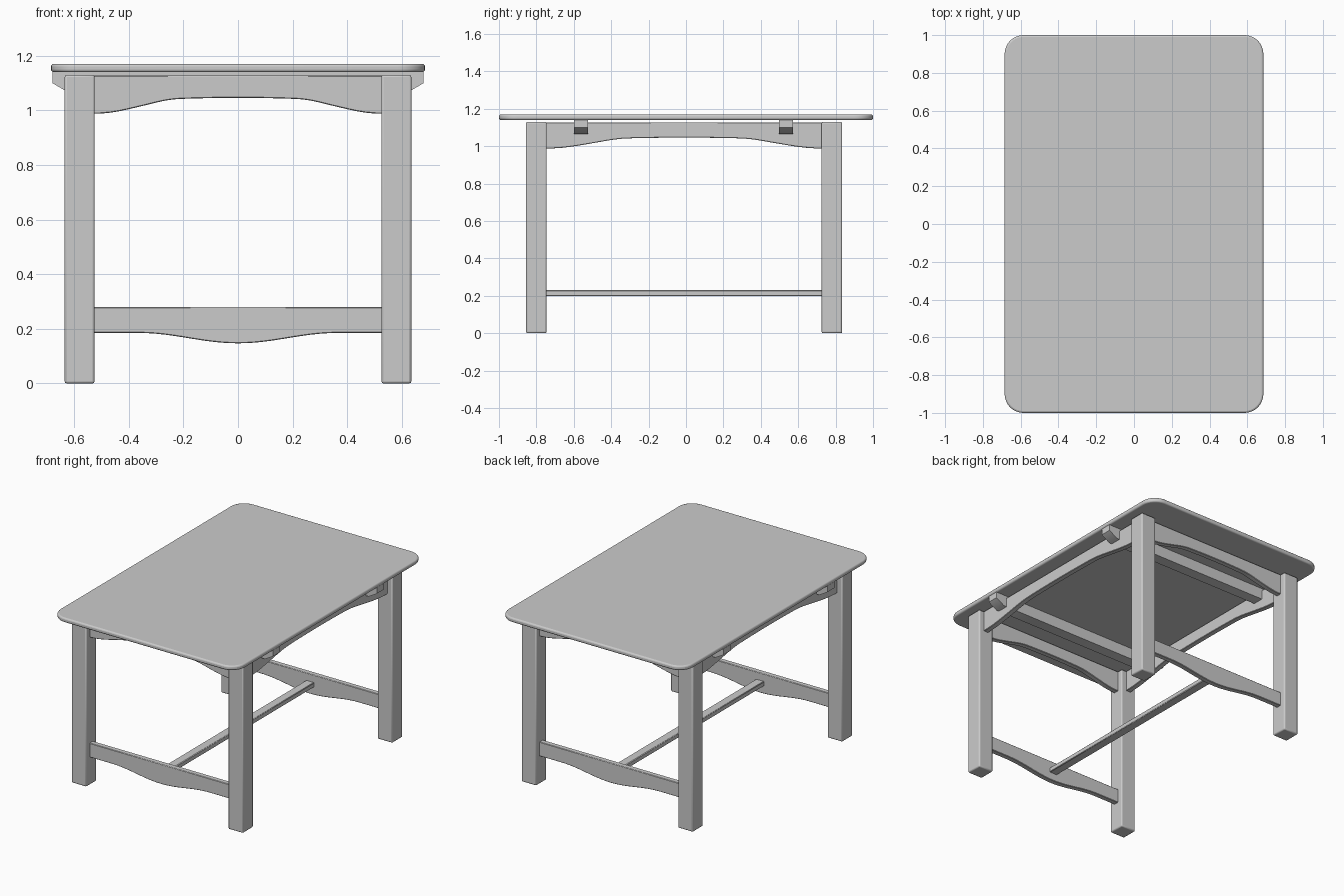
import bpy
import bmesh
import math

cube = bpy.data.objects.get("Cube")
if cube:
    bpy.data.objects.remove(cube, do_unlink=True)

grey = bpy.data.materials.new("plain grey")
grey.use_nodes = True
COLOUR = (0.6, 0.6, 0.6, 1)
grey.diffuse_color = COLOUR
grey.node_tree.nodes["Principled BSDF"].inputs["Base Color"].default_value = COLOUR

LEG_X = 0.58
LEG_FRONT, LEG_BACK = -0.80, 0.78
LEG = 0.11
MID_Y = (LEG_FRONT + LEG_BACK) / 2


def extrude_profile(name, points, depth, bevel=0.0, segments=1):
    """Extrude an outline in local XY by depth, centred on local z = 0."""
    bm = bmesh.new()
    face = bm.faces.new([bm.verts.new((x, y, -depth / 2)) for x, y in points])
    new = bmesh.ops.extrude_face_region(bm, geom=[face])["geom"]
    verts = [v for v in new if isinstance(v, bmesh.types.BMVert)]
    bmesh.ops.translate(bm, verts=verts, vec=(0, 0, depth))
    bmesh.ops.recalc_face_normals(bm, faces=bm.faces)
    mesh = bpy.data.meshes.new(name)
    bm.to_mesh(mesh)
    bm.free()
    mesh.materials.append(grey)
    obj = bpy.data.objects.new(name, mesh)
    bpy.context.collection.objects.link(obj)
    if bevel:
        mod = obj.modifiers.new("soft edges", "BEVEL")
        mod.width, mod.segments = bevel, segments
        mod.limit_method, mod.angle_limit = "ANGLE", math.radians(40)
    return obj


def rectangle(w, h):
    return [(-w / 2, -h / 2), (w / 2, -h / 2), (w / 2, h / 2), (-w / 2, h / 2)]


def rounded_rectangle(w, h, r, steps=8):
    points = []
    for k, (sx, sy) in enumerate([(1, 1), (-1, 1), (-1, -1), (1, -1)]):
        for i in range(steps + 1):
            a = math.pi / 2 * (k + i / steps)
            points.append((sx * (w / 2 - r) + r * math.cos(a),
                           sy * (h / 2 - r) + r * math.sin(a)))
    return points


def rail(name, length, top, lower_edge, location, along_y=False):
    """Upright board whose lower edge follows lower_edge(t), t from -1 to 1."""
    n = 32
    ts = [-1 + 2 * i / n for i in range(n + 1)]
    points = [(t * length / 2, lower_edge(t)) for t in ts]
    points += [(length / 2, top), (-length / 2, top)]
    obj = extrude_profile(name, points, 0.036, 0.003)
    obj.rotation_euler = (math.pi / 2, 0, math.pi / 2 if along_y else 0)
    obj.location = location
    return obj


def arch(t):
    # flat shoulders, a quick rise, then a shallow crown
    t = abs(t)
    s = min(max((0.97 - t) / 0.57, 0), 1)
    return 0.988 + 0.049 * s * s * (3 - 2 * s) + 0.009 * max(0, 1 - (t / 0.6) ** 2)


def belly(t):
    # straight edge with a rounded sag in the middle
    return 0.185 - 0.019 * (1 + math.cos(math.pi * min(abs(t) / 0.68, 1)))


parts = []

# Table top
top = extrude_profile("table_top", rounded_rectangle(1.37, 2.0, 0.1), 0.03, 0.01, 3)
top.location.z = 1.155
parts.append(top)

# Legs
for side, sx in (("left", 1), ("right", -1)):
    for end, y in (("front", LEG_FRONT), ("back", LEG_BACK)):
        leg = extrude_profile(f"{end}_{side}_leg", rectangle(LEG, LEG), 1.13, 0.008, 2)
        leg.location = (sx * LEG_X, y, 0.565)
        parts.append(leg)

# Aprons and lower stretchers across the ends
span_x = 2 * LEG_X - LEG + 0.02
for end, y in (("front", LEG_FRONT), ("back", LEG_BACK)):
    parts.append(rail(f"{end}_apron", span_x, 1.128, arch, (0, y, 0)))
    parts.append(rail(f"{end}_stretcher", span_x, 0.28, belly, (0, y, 0)))

# Aprons along the sides
span_y = LEG_BACK - LEG_FRONT - LEG + 0.02
for side, sx in (("left", 1), ("right", -1)):
    parts.append(rail(f"{side}_apron", span_y, 1.128, arch,
                      (sx * LEG_X, MID_Y, 0), True))

# Long stretcher joining the two ends
bar = extrude_profile("long_stretcher", rectangle(0.06, span_y + LEG), 0.032, 0.004)
bar.location = (0, MID_Y, 0.214)
parts.append(bar)

# Cross beams under the top, with chamfered ends
beam_outline = [(-0.62, 1.065), (0.62, 1.065), (0.68, 1.1),
                (0.68, 1.141), (-0.68, 1.141), (-0.68, 1.1)]
for end, y in (("front", -0.562), ("back", 0.535)):
    beam = extrude_profile(f"{end}_cross_beam", beam_outline, 0.075)
    beam.rotation_euler.x = math.pi / 2
    beam.location.y = y
    parts.append(beam)

# Smooth the curved surfaces while keeping crisp edges
bpy.ops.object.select_all(action="DESELECT")
for obj in parts:
    obj.select_set(True)
bpy.context.view_layer.objects.active = top
bpy.ops.object.shade_smooth_by_angle(angle=math.radians(35))
